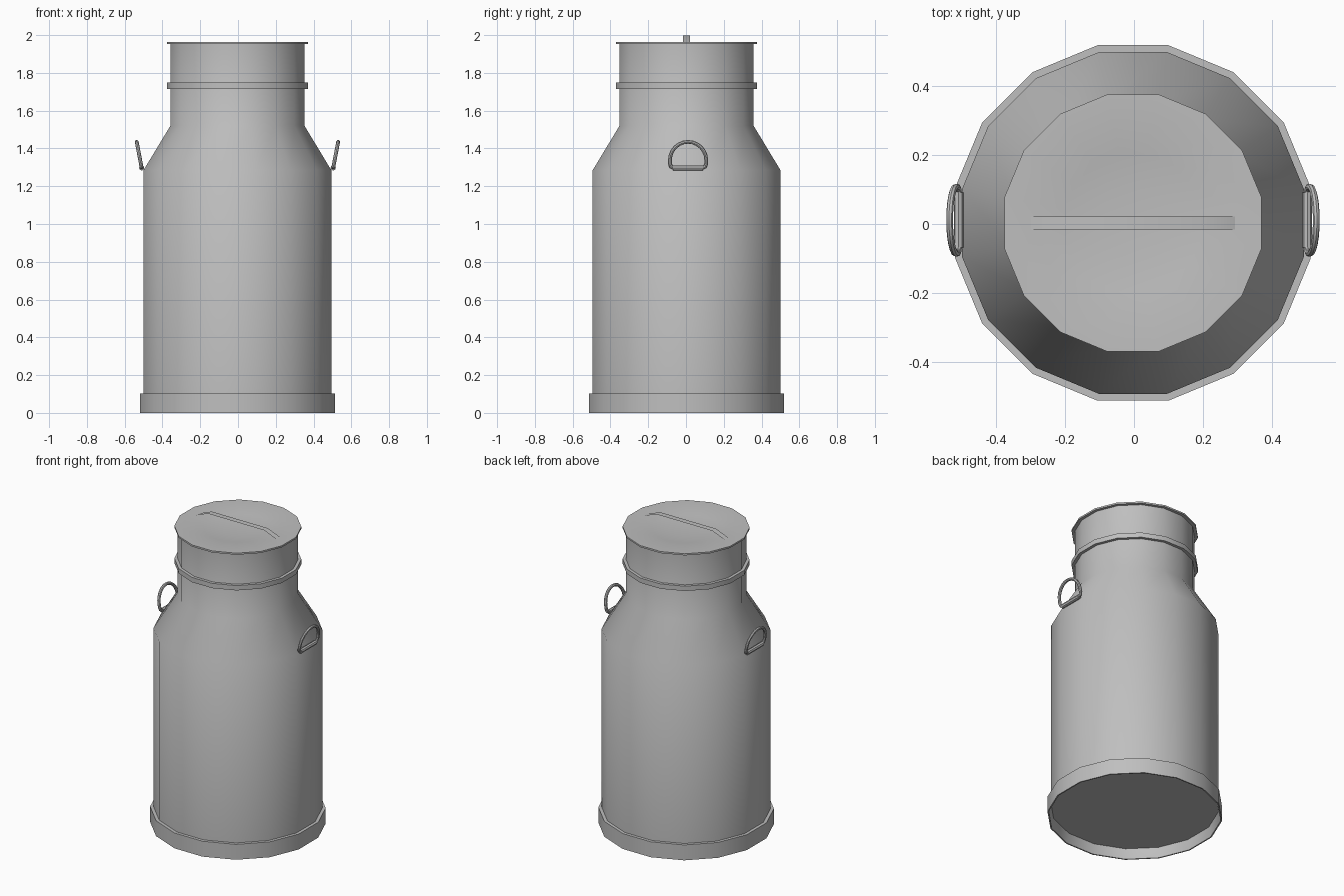
import bpy, bmesh, math
from mathutils import Vector

cube = bpy.data.objects.get("Cube")
if cube:
    bpy.data.objects.remove(cube)

SIDES = 16
CENTRE = Vector((-0.003, 0.003, 0))
FLAT = math.cos(math.pi / SIDES)   # flat-to-corner ratio

metal = bpy.data.materials.new("grey_metal")
metal.use_nodes = True
metal.diffuse_color = (0.52, 0.52, 0.52, 1)
metal.node_tree.nodes["Principled BSDF"].inputs["Base Color"].default_value = (0.52, 0.52, 0.52, 1)


def finish(name, bm, recalc=True):
    if recalc:
        bmesh.ops.recalc_face_normals(bm, faces=bm.faces)
    mesh = bpy.data.meshes.new(name)
    bm.to_mesh(mesh)
    bm.free()
    mesh.materials.append(metal)
    obj = bpy.data.objects.new(name, mesh)
    bpy.context.collection.objects.link(obj)
    bpy.ops.object.select_all(action='DESELECT')
    obj.select_set(True)
    bpy.context.view_layer.objects.active = obj
    bpy.ops.object.shade_smooth_by_angle(angle=math.radians(35))
    return obj


def lathe(name, profile, closed=False):
    """Turn (flat radius, height) points into a 16-sided solid; radius 0 makes a pole."""
    bm = bmesh.new()
    rings = []
    for r, z in profile:
        if r == 0:
            rings.append([bm.verts.new(CENTRE + Vector((0, 0, z)))] * SIDES)
            continue
        ring = []
        for i in range(SIDES):
            a = (i + 0.5) * math.tau / SIDES
            ring.append(bm.verts.new(CENTRE + Vector((math.cos(a), math.sin(a), 0)) * r / FLAT
                                     + Vector((0, 0, z))))
        rings.append(ring)
    pairs = list(zip(rings, rings[1:]))
    if closed:
        pairs.append((rings[-1], rings[0]))
    for low, high in pairs:
        for i in range(SIDES):
            j = (i + 1) % SIDES
            bm.faces.new(list(dict.fromkeys((low[i], low[j], high[j], high[i]))))
    return finish(name, bm)


def tube(name, path, radius, closed, sides=8):
    """Sweep a round section along a path."""
    bm = bmesh.new()
    n = len(path)
    normal = (path[1] - path[0]).cross(path[n // 2] - path[0]).normalized()
    if not closed:
        normal = Vector((0, 0, 1))
    rings = []
    for k, p in enumerate(path):
        ahead = path[(k + 1) % n] if closed else path[min(k + 1, n - 1)]
        behind = path[k - 1] if closed else path[max(k - 1, 0)]
        side = (ahead - behind).normalized().cross(normal)
        rings.append([bm.verts.new(p + radius * (math.cos(a) * normal + math.sin(a) * side))
                      for a in (i * math.tau / sides for i in range(sides))])
    for k in range(n if closed else n - 1):
        a, b = rings[k], rings[(k + 1) % n]
        for i in range(sides):
            j = (i + 1) % sides
            bm.faces.new((a[i], a[j], b[j], b[i]))
    if not closed:
        bm.faces.new(rings[0])
        bm.faces.new(rings[-1])
    return finish(name, bm)


# Can body: recessed floor, barrel, shoulder and neck
lathe("can_body", [(0, 0.065), (0.497, 0.065), (0.497, 1.285), (0.355, 1.52),
                   (0.355, 1.955), (0, 1.93)])
# Foot band, open underneath
lathe("foot_band", [(0.517, 0), (0.517, 0.102), (0.497, 0.102), (0.497, 0.065), (0.509, 0)], closed=True)
# Raised band around the neck
lathe("neck_band", [(0.35, 1.716), (0.374, 1.716), (0.374, 1.748), (0.35, 1.748)], closed=True)
# Dished lid
lathe("lid", [(0.35, 1.952), (0.374, 1.952), (0.374, 1.963), (0.27, 1.961),
              (0.2, 1.951), (0.1, 1.944), (0, 1.942)])

# Bent strip handle on the lid
bm = bmesh.new()
strip = [[bm.verts.new(CENTRE + Vector((x, y, z))) for y in (-0.019, 0.019)]
         for x, z in ((-0.297, 1.963), (-0.205, 1.999), (0.205, 1.999), (0.297, 1.963))]
for a, b in zip(strip, strip[1:]):
    bm.faces.new((a[0], b[0], b[1], a[1]))
finish("lid_handle", bm, recalc=False)

# Tilted D-shaped side handles with a sleeve on the lower bar
outline = [(-0.075, 0), (0.075, 0), (0.09, 0.007), (0.096, 0.022)]
for i in range(13):
    a = math.pi * i / 12
    outline.append((0.096 * math.cos(a), 0.042 + 0.096 * math.sin(a)))
outline += [(-0.096, 0.022), (-0.09, 0.007)]
for side, sx in (("left", 1), ("right", -1)):
    def place(y, h):
        return Vector((-0.003 + sx * (0.507 + 0.19 * h), 0.011 + y, 1.297 + h))
    tube(side + "_handle", [place(y, h) for y, h in outline], 0.01, True)
    tube(side + "_handle_sleeve", [place(-0.08, 0), place(0.08, 0)], 0.014, False)
